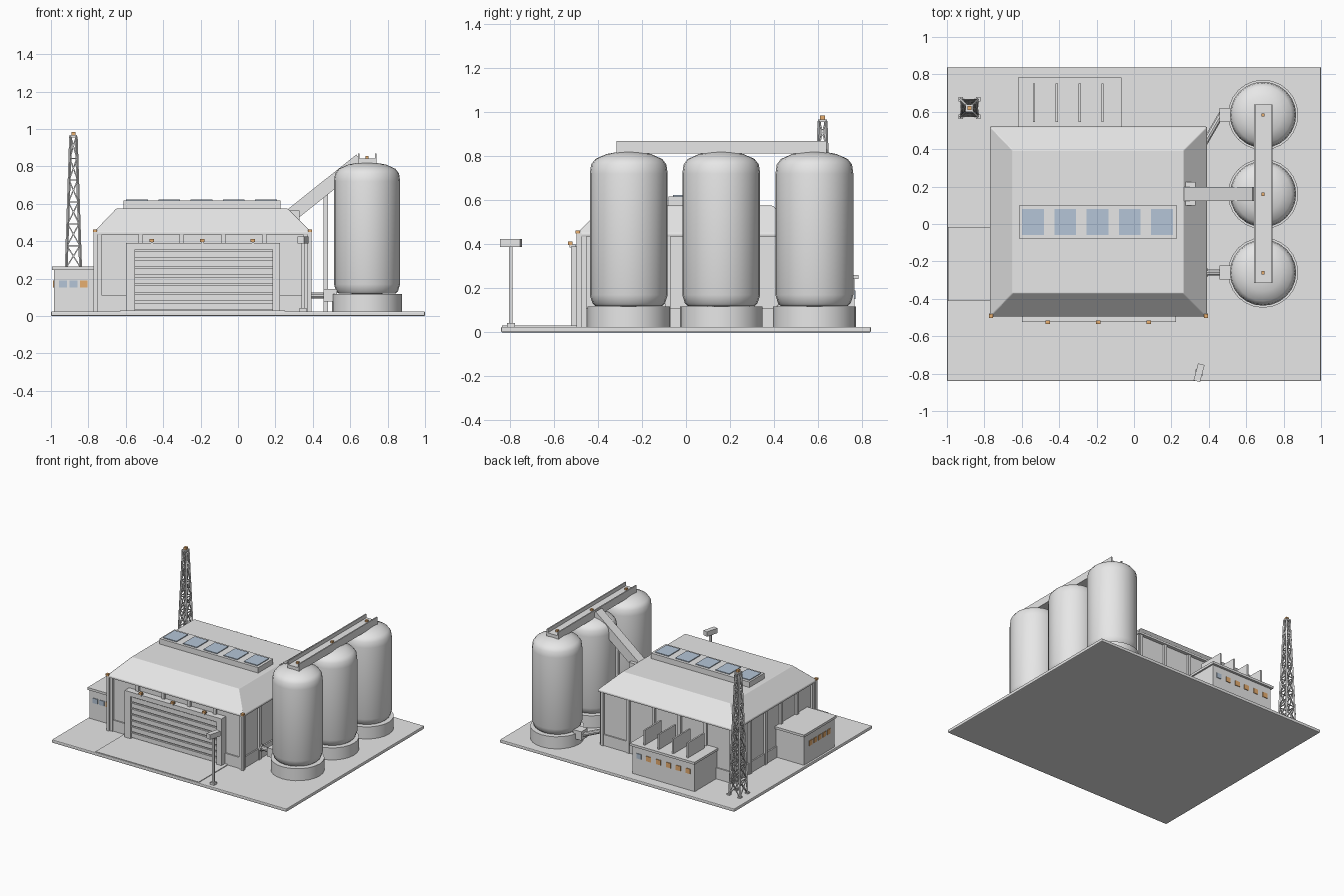
import bpy, bmesh, math
from mathutils import Vector, Matrix

if "Cube" in bpy.data.objects:
    bpy.data.objects.remove(bpy.data.objects["Cube"])


def material(name, rgb):
    m = bpy.data.materials.new(name)
    m.diffuse_color = (*rgb, 1)
    m.use_nodes = True
    m.node_tree.nodes["Principled BSDF"].inputs["Base Color"].default_value = m.diffuse_color
    return m


GREY = material("concrete grey", (0.8, 0.8, 0.8))
BLUE = material("pale blue glass", (0.46, 0.56, 0.68))
ORANGE = material("warm orange light", (0.85, 0.45, 0.17))


def finish(name, bm, mat, bevel=0):
    bmesh.ops.recalc_face_normals(bm, faces=bm.faces)
    me = bpy.data.meshes.new(name)
    bm.to_mesh(me)
    bm.free()
    me.materials.append(mat)
    ob = bpy.data.objects.new(name, me)
    bpy.context.collection.objects.link(ob)
    if bevel:
        mod = ob.modifiers.new("soft edges", 'BEVEL')
        mod.width, mod.segments = bevel, 2
    return ob


def boxes(name, bounds, mat=GREY, bevel=0):
    """One object made of boxes given as x0, x1, y0, y1, z0, z1."""
    bm = bmesh.new()
    for x0, x1, y0, y1, z0, z1 in bounds:
        m = (Matrix.Translation(((x0 + x1) / 2, (y0 + y1) / 2, (z0 + z1) / 2))
             @ Matrix.Diagonal((x1 - x0, y1 - y0, z1 - z0, 1)))
        bmesh.ops.create_cube(bm, size=1, matrix=m)
    return finish(name, bm, mat, bevel)


def beams(name, pairs, width, height=None, sides=0, mat=GREY):
    """Bars between point pairs, square or round in section."""
    bm = bmesh.new()
    for a, b in pairs:
        a, b = Vector(a), Vector(b)
        d = b - a
        m = Matrix.Translation((a + b) / 2) @ d.to_track_quat('Z', 'Y').to_matrix().to_4x4()
        if sides:
            bmesh.ops.create_cone(bm, cap_ends=True, segments=sides, radius1=width / 2,
                                  radius2=width / 2, depth=d.length, matrix=m)
        else:
            bmesh.ops.create_cube(bm, size=1, matrix=m @ Matrix.Diagonal(
                (width, height or width, d.length, 1)))
    return finish(name, bm, mat)


def lathe(name, profile, x, y, segments=24):
    bm = bmesh.new()
    vs = [bm.verts.new((x + r, y, z)) for r, z in profile]
    es = [bm.edges.new(p) for p in zip(vs, vs[1:])]
    bmesh.ops.spin(bm, geom=vs + es, cent=(x, y, 0), axis=(0, 0, 1),
                   angle=math.tau, steps=segments)
    bmesh.ops.remove_doubles(bm, verts=bm.verts, dist=0.0005)
    ob = finish(name, bm, GREY)
    bpy.context.view_layer.objects.active = ob
    ob.select_set(True)
    bpy.ops.object.shade_smooth_by_angle(angle=math.radians(35))
    ob.select_set(False)
    return ob


# Ground slab and driveway
boxes("ground_slab", [(-1, 1, -0.84, 0.84, 0, 0.025)], bevel=0.006)
boxes("driveway", [(-0.63, 0.25, -0.835, -0.48, 0.02, 0.03)])

# Main hall walls, plinth and pilasters
boxes("hall_walls", [(-0.745, 0.365, -0.47, 0.495, 0.02, 0.45)])
boxes("hall_plinth", [(-0.755, 0.375, -0.48, 0.505, 0.02, 0.11)])
posts = []
for i in range(6):
    x = -0.74 + i * 1.1 / 5
    y = -0.465 + i * 0.955 / 5
    posts += [(x - 0.012, x + 0.012, -0.487, -0.46, 0.02, 0.445),
              (x - 0.012, x + 0.012, 0.48, 0.512, 0.02, 0.445),
              (-0.762, -0.73, y - 0.012, y + 0.012, 0.02, 0.445),
              (0.35, 0.382, y - 0.012, y + 0.012, 0.02, 0.445)]
boxes("wall_pilasters", posts)

# Hipped roof with a flat top
bm = bmesh.new()
rings = [[bm.verts.new((x, y, z)) for x, y in ((x0, y0), (x1, y0), (x1, y1), (x0, y1))]
         for x0, x1, y0, y1, z in ((-0.77, 0.39, -0.495, 0.52, 0.435),
                                   (-0.77, 0.39, -0.495, 0.52, 0.45),
                                   (-0.65, 0.265, -0.37, 0.395, 0.575))]
for lo, hi in zip(rings, rings[1:]):
    for i in range(4):
        bm.faces.new((lo[i], lo[(i + 1) % 4], hi[(i + 1) % 4], hi[i]))
bm.faces.new(rings[0])
bm.faces.new(rings[-1])
finish("hipped_roof", bm, GREY, bevel=0.004)

# Roof skylight
boxes("skylight_curb", [(-0.612, 0.228, -0.08, 0.102, 0.57, 0.617)])
panes = [(-0.54 + i * 0.1725 - 0.058, -0.54 + i * 0.1725 + 0.058, -0.06, 0.08) for i in range(5)]
boxes("skylight_panes", [(*p, 0.615, 0.623) for p in panes], BLUE)

# Loading door, frame and lamps
boxes("door_frame", [(-0.60, -0.55, -0.523, -0.46, 0.02, 0.39),
                     (0.185, 0.225, -0.523, -0.46, 0.02, 0.39),
                     (-0.60, 0.225, -0.523, -0.46, 0.355, 0.39)])
boxes("door_panel", [(-0.56, 0.19, -0.495, -0.46, 0.025, 0.36)])
boxes("door_slats", [(-0.55, 0.185, -0.509, -0.49, 0.035 + i * 0.046, 0.07 + i * 0.046)
                     for i in range(7)])
boxes("door_lamps", [(x - 0.012, x + 0.012, -0.535, -0.515, 0.397, 0.413)
                     for x in (-0.46, -0.19, 0.08)], ORANGE)
boxes("door_lamp_brackets", [(x - 0.006, x + 0.006, -0.53, -0.5, 0.385, 0.398)
                             for x in (-0.46, -0.19, 0.08)])

# Front corner posts with lamps
boxes("corner_posts", [(x - 0.01, x + 0.01, -0.497, -0.475, 0.02, 0.45) for x in (-0.762, 0.382)])
boxes("corner_lamps", [(x - 0.011, x + 0.011, -0.503, -0.481, 0.448, 0.463)
                       for x in (-0.765, 0.385)], ORANGE)

# Side annex with front and side windows
boxes("side_annex", [(-0.985, -0.74, -0.4, -0.03, 0.02, 0.25)])
boxes("side_annex_roof", [(-0.995, -0.74, -0.413, -0.017, 0.247, 0.265)])
boxes("side_annex_front_glass", [(x - 0.021, x + 0.021, -0.405, -0.398, 0.152, 0.19)
                                 for x in (-0.936, -0.88)], BLUE)
boxes("side_annex_front_light", [(-0.846, -0.804, -0.405, -0.398, 0.152, 0.19)], ORANGE)
boxes("side_annex_side_lights", [(-0.99, -0.983, y - 0.018, y + 0.018, 0.152, 0.19)
                                 for y in (-0.33, -0.275, -0.22, -0.165, -0.11)], ORANGE)

# Rear annex with windows and cooling fins
boxes("rear_annex", [(-0.61, -0.08, 0.48, 0.765, 0.02, 0.245)])
boxes("rear_annex_roof", [(-0.62, -0.068, 0.48, 0.783, 0.242, 0.26)])
win = [-0.135 - i * 0.084 for i in range(6)]
rear = [(x - 0.02, x + 0.02, 0.763, 0.77, 0.152, 0.19) for x in win]
boxes("rear_annex_glass", rear[:1], BLUE)
boxes("rear_annex_lights", rear[1:], ORANGE)
boxes("cooling_fins", [(x - 0.006, x + 0.006, 0.545, 0.75, 0.25, 0.375)
                       for x in (-0.535, -0.413, -0.29, -0.168)])

# Silos on round plinths, with outlet boxes and pipes
SX, SILO_Y = 0.69, (-0.26, 0.16, 0.583)
for n, y in enumerate(SILO_Y):
    lathe(f"silo_plinth_{n}", [(0, 0.02), (0.188, 0.02), (0.188, 0.118), (0, 0.118)], SX, y)
    lathe(f"silo_body_{n}", [(0, 0.118), (0.152, 0.12), (0.165, 0.132), (0.177, 0.17),
                             (0.177, 0.72), (0.171, 0.762), (0.152, 0.787),
                             (0.1, 0.81), (0.05, 0.819), (0, 0.822)], SX, y)
boxes("silo_outlets", [(0.458, 0.53, y - 0.038, y + 0.038, 0.078, 0.145) for y in SILO_Y])
beams("silo_pipes", [((0.36, -0.26, 0.11), (0.47, -0.26, 0.11)),
                     ((0.36, 0.16, 0.11), (0.47, 0.16, 0.11)),
                     ((0.37, 0.42, 0.11), (0.475, 0.6, 0.11))], 0.034, sides=10)
beams("pipe_collars", [((0.375, y, 0.11), (0.392, y, 0.11)) for y in SILO_Y[:2]], 0.05, sides=10)

# Overhead conveyor trough across the silos
boxes("overhead_trough", [(0.645, 0.738, -0.315, 0.638, 0.812, 0.842),
                          (0.641, 0.65, -0.315, 0.638, 0.812, 0.87),
                          (0.732, 0.741, -0.315, 0.638, 0.812, 0.87)])
boxes("trough_lamps", [(SX - 0.009, SX + 0.009, y - 0.009, y + 0.009, 0.84, 0.856)
                       for y in SILO_Y], ORANGE)

# Inclined conveyor from roof to trough
beams("inclined_conveyor", [((0.285, 0.16, 0.54), (0.655, 0.16, 0.835))], 0.075, 0.072)
boxes("conveyor_mount", [(0.275, 0.33, 0.1, 0.225, 0.5, 0.565)])
boxes("conveyor_leg", [(0.458, 0.482, 0.148, 0.172, 0.02, 0.68)])

# Lattice mast with a beacon
MX, MY, LEVELS = -0.88, 0.62, 8


def mast_point(level, corner):
    t = level / LEVELS
    h = 0.046 + (0.015 - 0.046) * t
    sx, sy = ((-1, -1), (1, -1), (1, 1), (-1, 1))[corner % 4]
    return (MX + sx * h, MY + sy * h, 0.025 + 0.935 * t)


beams("mast_legs", [(mast_point(0, c), mast_point(LEVELS, c)) for c in range(4)], 0.011)
braces = []
for lv in range(LEVELS):
    for c in range(4):
        braces += [(mast_point(lv, c), mast_point(lv + 1, c + 1)),
                   (mast_point(lv, c + 1), mast_point(lv + 1, c)),
                   (mast_point(lv + 1, c), mast_point(lv + 1, c + 1))]
beams("mast_braces", braces, 0.006)
boxes("mast_cap", [(MX - 0.02, MX + 0.02, MY - 0.02, MY + 0.02, 0.955, 0.967)])
boxes("mast_feet", [(p[0] - 0.012, p[0] + 0.012, p[1] - 0.012, p[1] + 0.012, 0.02, 0.034)
                    for p in (mast_point(0, c) for c in range(4))])
boxes("mast_beacon", [(MX - 0.011, MX + 0.011, MY - 0.011, MY + 0.011, 0.966, 0.984)], ORANGE)

# Yard lamp post with turned head
boxes("yard_lamp_post", [(0.34, 0.356, -0.803, -0.787, 0.02, 0.39),
                         (0.33, 0.366, -0.813, -0.777, 0.02, 0.042)])
head = boxes("yard_lamp_head", [(-0.018, 0.018, -0.047, 0.047, -0.019, 0.019)])
head.location = (0.348, -0.795, 0.406)
head.rotation_euler.z = math.radians(-15)
